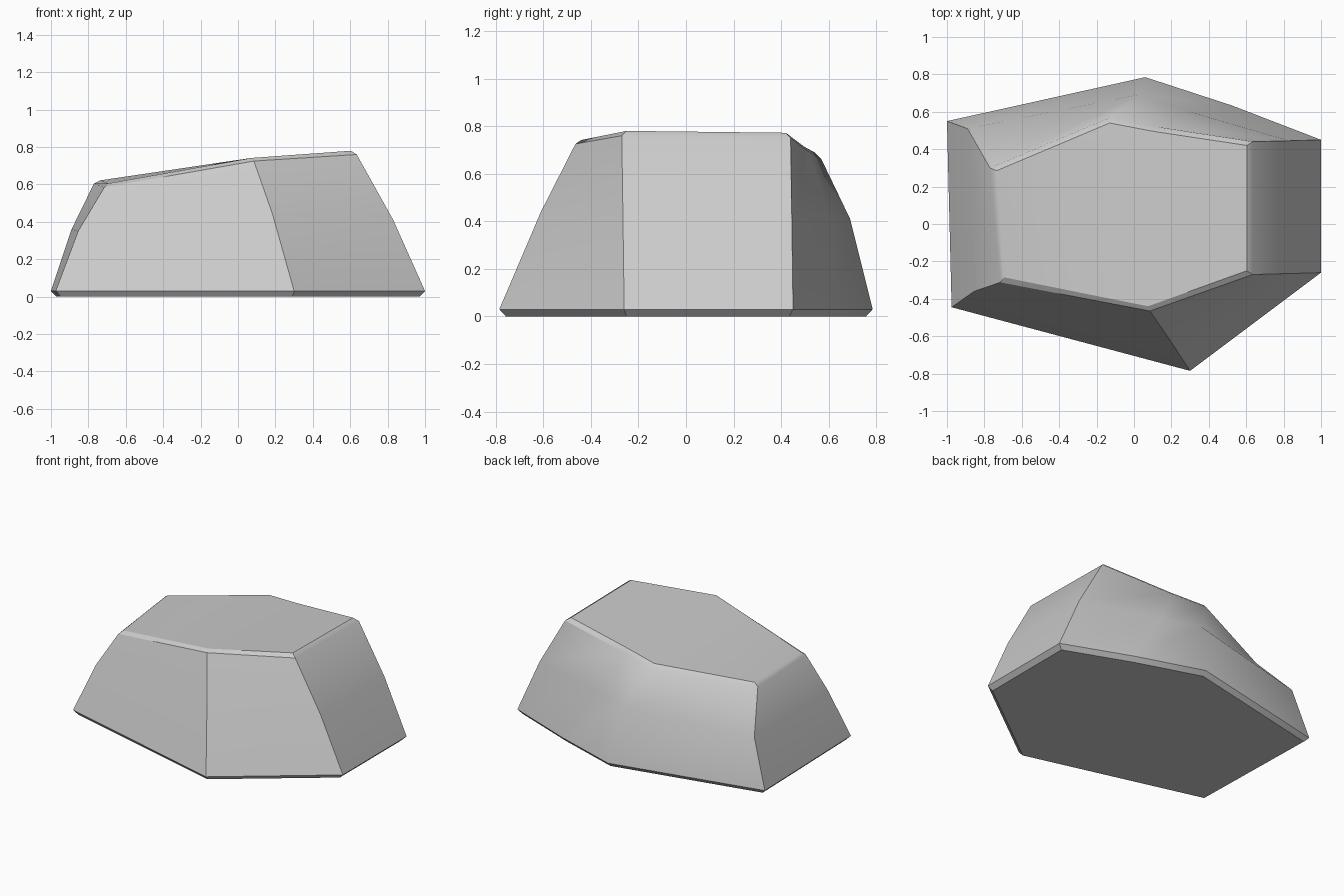
import bpy, bmesh

if "Cube" in bpy.data.objects:
    bpy.data.objects.remove(bpy.data.objects["Cube"])

# Cross-sections of the boulder, each with seven corners,
# counter-clockwise from the front-left corner
base = [(-.975, -.445), (.30, -.785), (1, -.26), (1, .45), (.52, .635), (.06, .785), (-1, .55)]
foot = [(x * .97, y * .965, 0) for x, y in base]
skirt = [(x, y, .03) for x, y in base]
waist = [(-.855, -.36, .35), (.185, -.61, .44), (.83, -.265, .41), (.83, .445, .41),
         (.28, .605, .41), (.02, .69, .41), (-.89, .51, .36)]
shoulder = [(-.715, -.312, .585), (.085, -.465, .725), (.635, -.27, .76), (.635, .44, .75),
            (.12, .52, .69), (-.125, .57, .66), (-.77, .30, .605)]
crown = [(-.695, -.285, .605), (.075, -.44, .742), (.603, -.25, .78), (.603, .42, .772),
         (.105, .495, .715), (-.13, .54, .69), (-.735, .285, .622)]

# Loft the sections and cap both ends
bm = bmesh.new()
rings = [[bm.verts.new(p) for p in ring] for ring in (foot, skirt, waist, shoulder, crown)]
for low, high in zip(rings, rings[1:]):
    n = len(low)
    for i in range(n):
        j = (i + 1) % n
        bm.faces.new((low[i], low[j], high[j], high[i]))
bm.faces.new(rings[-1])
bm.faces.new(rings[0][::-1])
bmesh.ops.recalc_face_normals(bm, faces=bm.faces)

mesh = bpy.data.meshes.new("boulder")
bm.to_mesh(mesh)
bm.free()
boulder = bpy.data.objects.new("boulder", mesh)
bpy.context.collection.objects.link(boulder)

# Soft facets with crisp main edges
bpy.context.view_layer.objects.active = boulder
boulder.select_set(True)
bpy.ops.object.shade_smooth_by_angle(angle=0.52)
